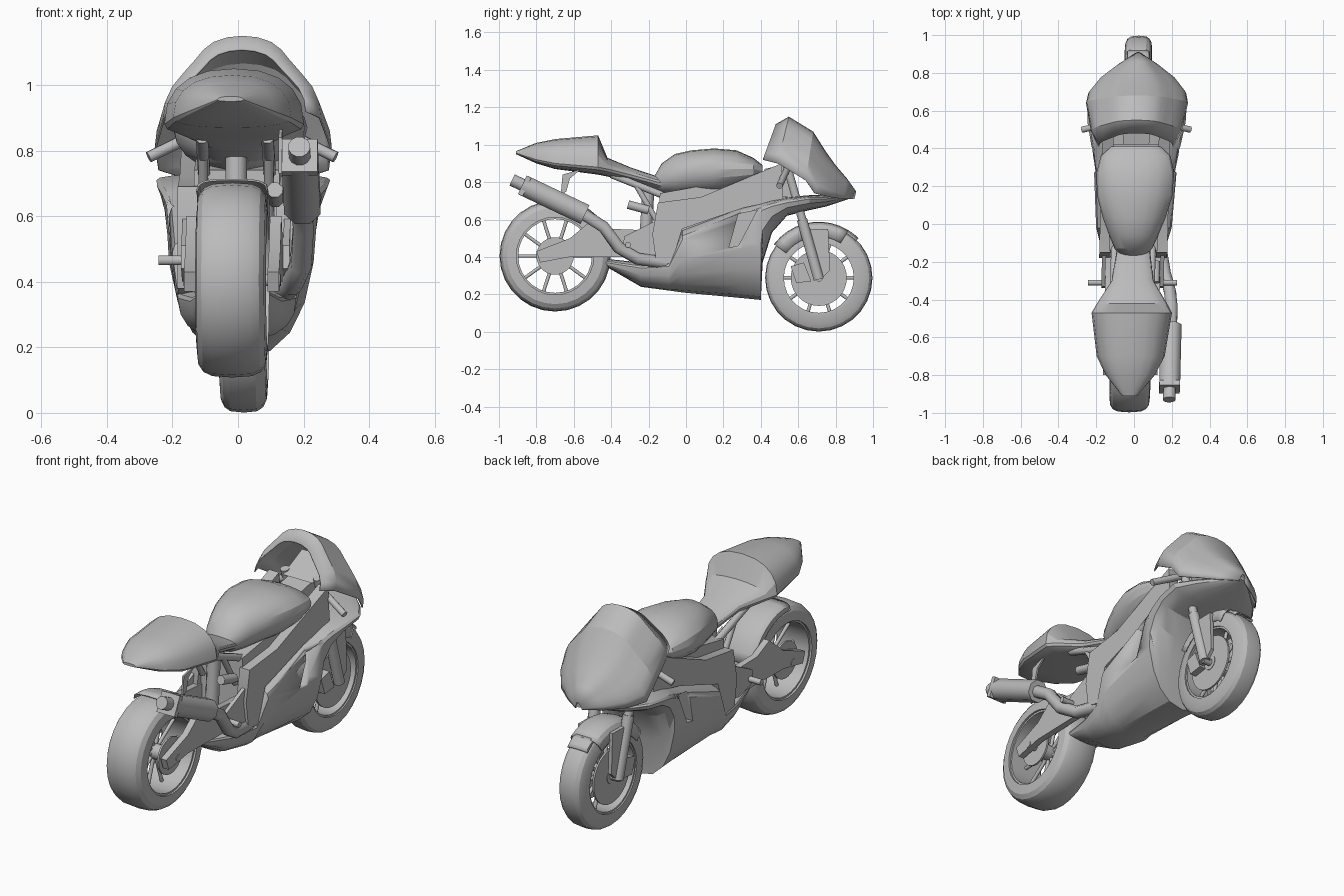
import bpy, bmesh, math
from mathutils import Vector

cube = bpy.data.objects.get("Cube")
if cube:
    bpy.data.objects.remove(cube, do_unlink=True)

colour = (0.5, 0.5, 0.5, 1)
grey = bpy.data.materials.new("plain_grey")
grey.use_nodes = True
grey.diffuse_color = colour
grey.node_tree.nodes["Principled BSDF"].inputs["Base Color"].default_value = colour

SKEW = 0.025  # the machine is turned very slightly off its axis
SIDES = (("left", 1), ("right", -1))


def finish(name, bm, thickness=0, angle=25):
    """Turn a bmesh into a shaded object."""
    bmesh.ops.recalc_face_normals(bm, faces=bm.faces)
    for vert in bm.verts:
        vert.co.x += SKEW * vert.co.y
    mesh = bpy.data.meshes.new(name)
    bm.to_mesh(mesh)
    bm.free()
    mesh.materials.append(grey)
    ob = bpy.data.objects.new(name, mesh)
    bpy.context.collection.objects.link(ob)
    if thickness:
        modifier = ob.modifiers.new("thickness", "SOLIDIFY")
        modifier.thickness = thickness
    bpy.ops.object.select_all(action="DESELECT")
    ob.select_set(True)
    bpy.context.view_layer.objects.active = ob
    bpy.ops.object.shade_smooth_by_angle(angle=math.radians(angle))
    return ob


def skin(name, rings, closed=True, loop=False, **options):
    """Bridge a row of equal point rings."""
    bm = bmesh.new()
    rows = [[bm.verts.new(point) for point in ring] for ring in rings]
    count = len(rows[0])
    pairs = list(zip(rows, rows[1:])) + ([(rows[-1], rows[0])] if loop else [])
    for a, b in pairs:
        for i in range(count if closed else count - 1):
            j = (i + 1) % count
            bm.faces.new((a[i], a[j], b[j], b[i]))
    if closed and not loop:
        bm.faces.new(rows[0])
        bm.faces.new(rows[-1])
    return finish(name, bm, **options)


def power(value, exponent):
    return math.copysign(abs(value) ** exponent, value)


def loft(name, sections, exponent, count=20):
    """Body along y from (y, half width, bottom, widest height, top)."""
    rings = []
    for y, width, bottom, middle, top in sections:
        ring = []
        for k in range(count):
            t = math.tau * k / count
            rise = power(math.sin(t), exponent)
            reach = top - middle if rise > 0 else middle - bottom
            ring.append((width * power(math.cos(t), exponent), y, middle + rise * reach))
        rings.append(ring)
    return skin(name, rings)


def plate(name, outline, inner, outer, side=1):
    """Flat part cut from a (y, z) outline."""
    return skin(name, [[(side * x, y, z) for y, z in outline] for x in (inner, outer)])


def rod(name, path, radius, count=8):
    """Round bar or bent tube."""
    points = [Vector(p) for p in path]
    rings = []
    for i, point in enumerate(points):
        direction = points[min(i + 1, len(points) - 1)] - points[max(i - 1, 0)]
        turn = direction.to_track_quat("Y", "Z")
        angles = [math.tau * (k + 0.5) / count for k in range(count)]
        rings.append([point + turn @ Vector((radius * math.cos(a), 0, radius * math.sin(a))) for a in angles])
    return skin(name, rings, angle=50)


def lathe(name, profile, centre, count=28, start=0, end=360, **options):
    """Spin an (x, radius) profile about a wheel axle."""
    full = end - start == 360
    rings = []
    for k in range(count if full else count + 1):
        a = math.radians(start + (end - start) * k / count)
        rings.append([(x, centre[0] + r * math.cos(a), centre[1] + r * math.sin(a)) for x, r in profile])
    return skin(name, rings, loop=full, **options)


def arch(half, inner, outer, exponent=0.6, count=8):
    """Rounded (x, radius) profile for tyres and mudguards."""
    angles = [math.pi * k / count for k in range(count + 1)]
    return [(half * power(math.cos(a), exponent), inner + (outer - inner) * abs(math.sin(a)) ** exponent)
            for a in angles]


def band(name, x_from, x_to, inner, outer, centre):
    """Flat ring or disc about a wheel axle."""
    lathe(name, [(x_from, outer), (x_to, outer), (x_to, inner), (x_from, inner)], centre)


def wheel(name, centre, radius, half, disc, spokes=10):
    y, z = centre
    inner = radius - 0.09
    lathe(name + "_tyre", arch(half, inner, radius), centre)
    band(name + "_rim", -half * 0.9, half * 0.9, inner - 0.01, inner + 0.01, centre)
    band(name + "_hub", -half * 0.9, half * 0.9, 0.01, 0.04, centre)
    for k in range(spokes):
        a = math.tau * k / spokes
        tip = (0, y + inner * math.cos(a), z + inner * math.sin(a))
        rod(f"{name}_spoke_{k}", [(0, y, z), tip], 0.01)
    rod(name + "_axle", [(-half - 0.04, y, z), (half + 0.04, y, z)], 0.02)
    for label, side in SIDES:
        band(f"{name}_disc_{label}", side * (half - 0.02), side * (half - 0.01), 0.03, disc, centre)


REAR, FRONT = (-0.7, 0.405), (0.71, 0.288)
wheel("rear_wheel", REAR, 0.297, 0.108, disc=0.1)
wheel("front_wheel", FRONT, 0.287, 0.073, disc=0.15)

# Mudguards
lathe("front_mudguard", arch(0.09, 0.22, 0.3), FRONT, 9, 58, 143, closed=False, thickness=0.006)
lathe("front_mudguard_beak", arch(0.06, 0.28, 0.3), FRONT, 3, 45, 60, closed=False, thickness=0.006)
lathe("rear_hugger", arch(0.11, 0.27, 0.31), REAR, 8, 15, 95, closed=False, thickness=0.006)

# Lower fairing and the underside of the nose
fairing = loft("side_fairing", [
    (-0.43, 0.09, 0.35, 0.37, 0.39), (-0.24, 0.14, 0.24, 0.34, 0.37), (-0.09, 0.18, 0.22, 0.35, 0.38),
    (-0.02, 0.2, 0.21, 0.49, 0.55), (0.3, 0.22, 0.18, 0.61, 0.67), (0.4, 0.23, 0.17, 0.64, 0.7),
    (0.41, 0.235, 0.37, 0.65, 0.7), (0.46, 0.245, 0.53, 0.67, 0.71), (0.54, 0.26, 0.62, 0.69, 0.72),
    (0.66, 0.265, 0.65, 0.71, 0.73), (0.75, 0.2, 0.67, 0.71, 0.73), (0.9, 0.02, 0.72, 0.73, 0.74)], 0.82)

# Vent slots sunk into the fairing
for label, side in SIDES:
    cutter = plate("vent_cutter", [(0.23, 0.45), (0.28, 0.46), (0.38, 0.65), (0.28, 0.63)], 0.15, 0.35, side)
    modifier = fairing.modifiers.new("vent", "BOOLEAN")
    modifier.operation, modifier.solver, modifier.object = "DIFFERENCE", "EXACT", cutter
    bpy.context.view_layer.objects.active = fairing
    bpy.ops.object.modifier_apply(modifier=modifier.name)
    bpy.data.objects.remove(cutter, do_unlink=True)


def cowl_arc(y_top, y_low, width, low, top, count=16):
    """Arch pinched at the shoulders, so the screen bubble stays narrow."""
    points = []
    for k in range(count + 1):
        t = math.pi * k / count
        rise, pinch = math.sin(t), 1 - 0.15 * math.sin(2 * t) ** 4
        points.append((width * math.cos(t) * pinch, y_low + (y_top - y_low) * rise, low + (top - low) * rise))
    return points


# Nose cowl and windscreen
cowl = [(0.91, 0.9, 0.02, 0.71, 0.75), (0.86, 0.84, 0.11, 0.71, 0.82), (0.8, 0.77, 0.2, 0.72, 0.89),
        (0.75, 0.69, 0.26, 0.74, 0.96), (0.68, 0.64, 0.27, 0.81, 1.07), (0.55, 0.49, 0.24, 0.9, 1.15),
        (0.48, 0.41, 0.2, 0.92, 1.11)]
skin("nose_cowl", [cowl_arc(*section) for section in cowl], closed=False, thickness=0.006)

# Tank, seat and tail
loft("fuel_tank", [
    (-0.17, 0.06, 0.76, 0.79, 0.83), (-0.13, 0.1, 0.74, 0.82, 0.9), (-0.06, 0.13, 0.73, 0.84, 0.95),
    (0.03, 0.165, 0.73, 0.86, 0.97), (0.15, 0.2, 0.73, 0.87, 0.98), (0.27, 0.205, 0.75, 0.87, 0.97),
    (0.36, 0.185, 0.78, 0.87, 0.93), (0.41, 0.13, 0.82, 0.86, 0.89)], 0.95)
loft("seat_and_tail", [
    (-0.91, 0.04, 0.95, 0.955, 0.965), (-0.8, 0.13, 0.9, 0.92, 1.01), (-0.7, 0.18, 0.87, 0.9, 1.03),
    (-0.47, 0.213, 0.84, 0.88, 1.05), (-0.42, 0.185, 0.83, 0.87, 0.93), (-0.3, 0.11, 0.8, 0.84, 0.88),
    (-0.15, 0.09, 0.76, 0.8, 0.83), (0.05, 0.1, 0.72, 0.75, 0.78)], 0.85)

# Engine core and steering head
plate("engine_core", [(-0.15, 0.36), (0.3, 0.3), (0.42, 0.84), (-0.14, 0.74)], -0.13, 0.13)
plate("steering_head", [(0.42, 0.72), (0.6, 0.72), (0.55, 0.9), (0.42, 0.87)], -0.07, 0.07)
plate("instrument_panel", [(0.5, 0.9), (0.68, 0.92), (0.66, 0.98)], -0.09, 0.09)

for label, side in SIDES:
    x = side * 0.1
    # Frame and swingarm
    plate(f"frame_spar_{label}", [(0.51, 0.9), (0.08, 0.72), (-0.15, 0.69), (-0.18, 0.52), (-0.16, 0.38), (-0.08, 0.36),
                                  (-0.02, 0.55), (0.3, 0.66), (0.52, 0.71)], 0.12, 0.18, side)
    plate(f"swingarm_{label}", [(-0.8, 0.43), (-0.78, 0.37), (-0.62, 0.4), (-0.15, 0.4), (-0.15, 0.54), (-0.4, 0.55),
                                (-0.5, 0.6), (-0.62, 0.5)], 0.11, 0.145, side)
    rod(f"subframe_upper_{label}", [(x, -0.4, 0.84), (x, -0.1, 0.72)], 0.02)
    rod(f"subframe_strut_{label}", [(x, -0.27, 0.79), (x, -0.16, 0.6)], 0.016)
    # Front fork with brake caliper
    rod(f"fork_tube_{label}", [(x, 0.53, 0.92), (x, 0.65, 0.5)], 0.024)
    rod(f"fork_slider_{label}", [(x, 0.62, 0.6), (x, 0.71, 0.28)], 0.03)
    plate(f"caliper_{label}", [(0.56, 0.35), (0.63, 0.37), (0.67, 0.27), (0.59, 0.26)], 0.05, 0.1, side)
    plate(f"fork_guard_{label}", [(0.62, 0.55), (0.76, 0.55), (0.77, 0.33), (0.73, 0.29)], 0.085, 0.105, side)
    # Controls and footrests
    rod(f"handlebar_{label}", [(x, 0.54, 0.87), (side * 0.285, 0.5, 0.78)], 0.018)
    rod(f"footrest_{label}", [(x, -0.31, 0.465), (side * 0.235, -0.31, 0.465)], 0.016)
    plate(f"footrest_bracket_{label}", [(-0.34, 0.44), (-0.22, 0.4), (-0.13, 0.42), (-0.15, 0.6), (-0.33, 0.51)],
          0.145, 0.165, side)

# Rear shock
rod("rear_shock", [(0, -0.22, 0.45), (0, -0.2, 0.78)], 0.035)
rod("shock_reservoir", [(0.12, -0.31, 0.68), (0.12, -0.2, 0.65)], 0.025)


def on_exhaust(y):
    """Point on the sloping line of the exhaust can."""
    return (0.21, y, 0.37 - 0.475 * y)


# Exhaust on the left side
rod("exhaust_pipe", [(0.13, -0.05, 0.36), (0.17, -0.26, 0.39), (0.2, -0.36, 0.45), (0.21, -0.44, 0.56),
                     on_exhaust(-0.56)], 0.034)
rod("exhaust_can", [on_exhaust(-0.54), on_exhaust(-0.87)], 0.06)
rod("exhaust_end_plate", [on_exhaust(-0.85), on_exhaust(-0.875)], 0.077, 4)
rod("exhaust_tip", [on_exhaust(-0.86), on_exhaust(-0.93)], 0.034, 12)
plate("exhaust_hanger", [(-0.67, 0.73), (-0.64, 0.75), (-0.62, 0.82), (-0.56, 0.87), (-0.66, 0.84)], 0.14, 0.15)
